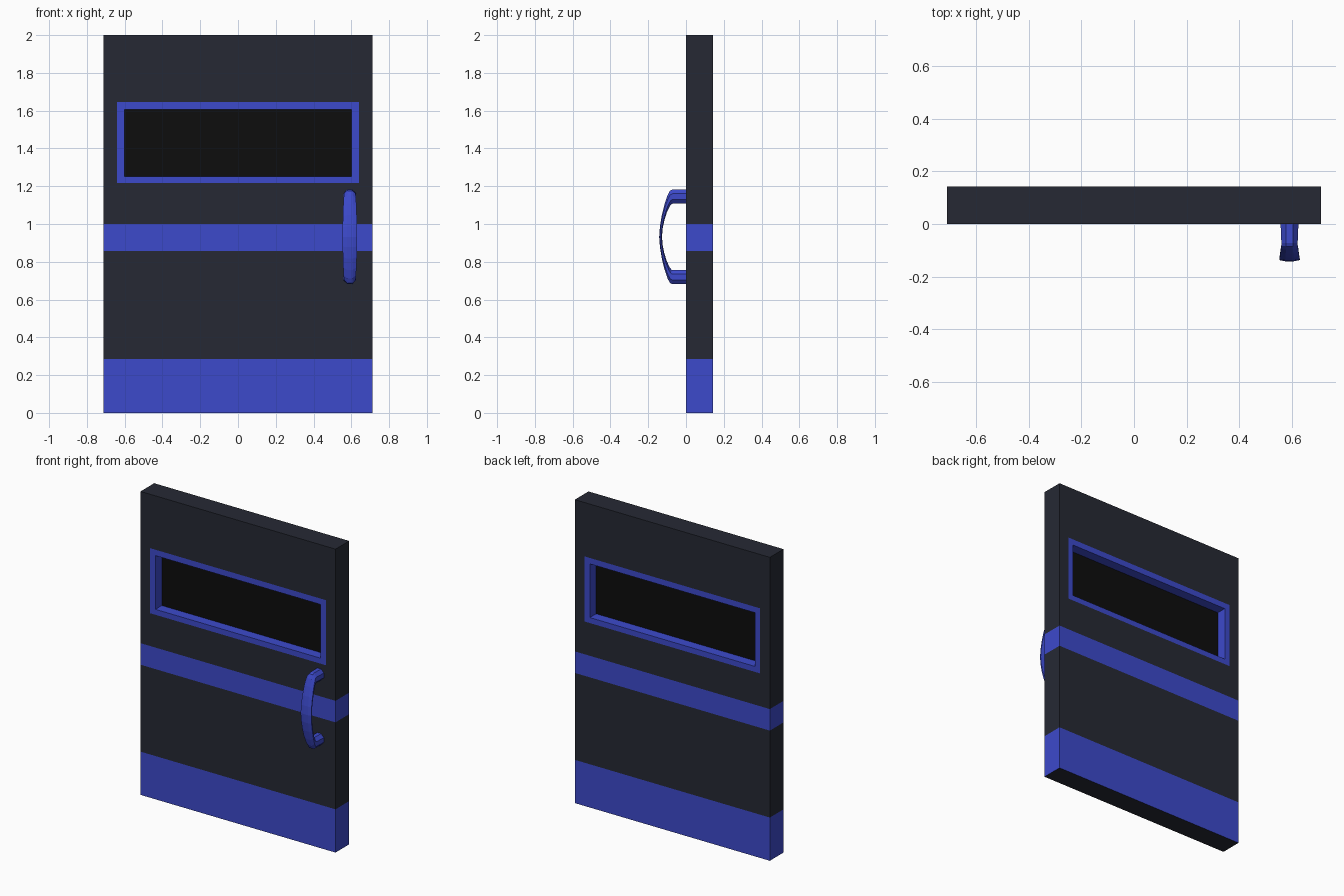
import bpy, bmesh, math
from mathutils import Vector

if "Cube" in bpy.data.objects:
    bpy.data.objects.remove(bpy.data.objects["Cube"])


def material(name, color):
    m = bpy.data.materials.new(name)
    m.diffuse_color = (*color, 1)
    m.use_nodes = True
    m.node_tree.nodes["Principled BSDF"].inputs["Base Color"].default_value = m.diffuse_color
    return m


DARK = material("dark_panel", (0.019, 0.022, 0.034))
BLUE = material("blue_trim", (0.046, 0.068, 0.60))
BLACK = material("black_glass", (0.004, 0.004, 0.004))


def finish(name, bm, *mats):
    bmesh.ops.recalc_face_normals(bm, faces=bm.faces)
    mesh = bpy.data.meshes.new(name)
    bm.to_mesh(mesh)
    bm.free()
    for m in mats:
        mesh.materials.append(m)
    ob = bpy.data.objects.new(name, mesh)
    bpy.context.collection.objects.link(ob)
    return ob


# Door slab: grid of cells with a window opening, extruded to full depth
DEPTH = 0.142
xs = [-0.711, -0.64, -0.602, 0.602, 0.64, 0.711]
zs = [0, 0.285, 0.858, 1.0, 1.216, 1.252, 1.606, 1.645, 2.0]
bm = bmesh.new()
grid = [[bm.verts.new((x, 0, z)) for x in xs] for z in zs]
for r in range(len(zs) - 1):
    for c in range(len(xs) - 1):
        if r == 5 and c == 2:
            continue
        f = bm.faces.new((grid[r][c], grid[r][c + 1], grid[r + 1][c + 1], grid[r + 1][c]))
        band = r in (0, 2)
        frame = 4 <= r <= 6 and 1 <= c <= 3
        f.material_index = 1 if band or frame else 0
ext = bmesh.ops.extrude_face_region(bm, geom=bm.faces[:], use_keep_orig=True)
bmesh.ops.translate(bm, vec=(0, DEPTH, 0),
                    verts=[v for v in ext["geom"] if isinstance(v, bmesh.types.BMVert)])
# Side faces take the colour of their band; the underside stays dark
for f in bm.faces:
    p = f.calc_center_median()
    if 0.001 < p.y < DEPTH - 0.001:
        in_window = abs(p.x) < 0.61 and 1.25 < p.z < 1.61
        in_band = 0.01 < p.z < 0.285 or 0.858 < p.z < 1.0
        f.material_index = 1 if in_window or in_band else 0
finish("door_slab", bm, DARK, BLUE)

# Window glass set midway through the slab
bm = bmesh.new()
bmesh.ops.create_cube(bm, size=1)
for v in bm.verts:
    v.co = Vector((v.co.x * 1.204, v.co.y * 0.01 + DEPTH / 2, v.co.z * 0.354 + 1.429))
finish("window_glass", bm, BLACK)

# Pull handle: octagonal section swept between outer and inner profiles
# (outer y, outer z, inner y, inner z, half width), upper half only
half = [
    (0.0, 0.250, 0.0, 0.176, 0.034),
    (-0.072, 0.250, -0.070, 0.176, 0.031),
    (-0.085, 0.244, -0.077, 0.174, 0.031),
    (-0.098, 0.220, -0.087, 0.160, 0.033),
    (-0.113, 0.175, -0.102, 0.128, 0.035),
    (-0.128, 0.115, -0.115, 0.085, 0.037),
    (-0.138, 0.055, -0.124, 0.042, 0.038),
    (-0.142, 0.0, -0.127, 0.0, 0.039),
]
path = half + [(a, -b, c, -d, w) for a, b, c, d, w in reversed(half[:-1])]
HX, HZ = 0.592, 0.932
K = 1 / math.cos(math.pi / 8)
bm = bmesh.new()
rings = []
for oy, oz, iy, iz, w in path:
    o, i = Vector((HX, oy, HZ + oz)), Vector((HX, iy, HZ + iz))
    ring = []
    for k in range(8):
        a = math.pi * (k + 0.5) / 4
        co = (o + i) / 2 + (o - i) / 2 * math.cos(a) * K
        co.x += w * math.sin(a) * K
        ring.append(bm.verts.new(co))
    rings.append(ring)
for r0, r1 in zip(rings, rings[1:]):
    for k in range(8):
        j = (k + 1) % 8
        bm.faces.new((r0[k], r0[j], r1[j], r1[k]))
bm.faces.new(rings[0])
bm.faces.new(rings[-1])
finish("pull_handle", bm, BLUE)
